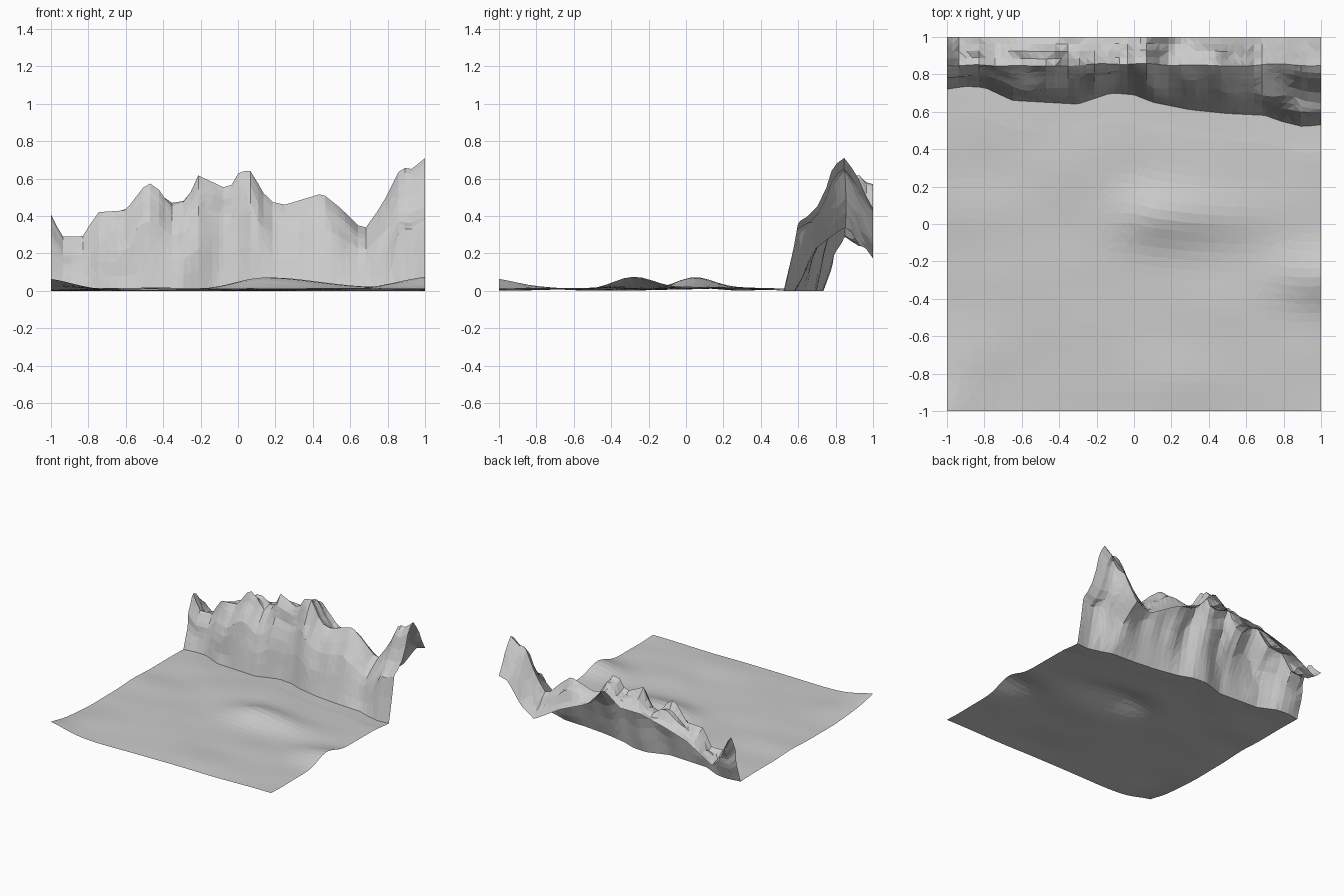
import bpy, math, random
from mathutils import noise, Vector

if "Cube" in bpy.data.objects:
    bpy.data.objects.remove(bpy.data.objects["Cube"])

random.seed(4)
COLS = 56

# Plan line of the cliff foot, crest heights, and back rim heights: (x, value)
FOOT = [(-1, .72), (-.9, .735), (-.8, .73), (-.65, .66), (-.3, .64), (-.12, .70), (0, .69),
        (.1, .65), (.3, .61), (.5, .59), (.7, .58), (.78, .55), (.9, .52), (1, .53)]
CREST = [(-1, .41), (-.94, .29), (-.83, .29), (-.75, .42), (-.6, .43), (-.5, .56), (-.45, .58),
         (-.36, .45), (-.27, .48), (-.22, .62), (-.05, .54), (.01, .64), (.07, .64), (.16, .48),
         (.25, .46), (.35, .49), (.45, .52), (.55, .44), (.67, .32), (.77, .46), (.87, .66),
         (.93, .65), (1, .71)]
RIM = [(-1, .28), (-.94, .22), (-.7, .36), (-.5, .42), (-.28, .47), (-.1, .47), (.05, .58),
       (.2, .42), (.45, .31), (.68, .17), (.8, .25), (.92, .42), (1, .44)]
# Cliff face section: (share of depth, share of crest height)
FACE = [(0, 0), (.22, .36), (.45, .66), (.7, .84), (1, 1)]
SHOULDER = [(0, 0), (.2, .5), (.5, .57), (.8, .93), (1, 1)]


def lerp(table, x):
    for (x0, a), (x1, b) in zip(table, table[1:]):
        if x <= x1:
            return a + (b - a) * (x - x0) / (x1 - x0)
    return table[-1][1]


def bump(x, y, cx, cy, wx, wy, h):
    return h * math.exp(-((x - cx) / wx) ** 2 - ((y - cy) / wy) ** 2)


def wobble(x, y, freq, seed=0):
    return noise.noise(Vector((x * freq, y * freq, seed + .37)))


def sheet(name, rows):
    """Faceted surface through rows of points."""
    n = len(rows[0])
    faces = []
    for r in range(len(rows) - 1):
        for c in range(n - 1):
            a, b = r * n + c, r * n + c + 1
            d, e = a + n, b + n
            if random.random() < .5:
                faces += [(a, b, e), (a, e, d)]
            else:
                faces += [(a, b, d), (b, e, d)]
    mesh = bpy.data.meshes.new(name)
    mesh.from_pydata([p for row in rows for p in row], [], faces)
    ob = bpy.data.objects.new(name, mesh)
    bpy.context.collection.objects.link(ob)
    return ob


def dune_height(x, y):
    z = .009 + .012 * wobble(x, y * 1.6, 2.2)
    cx = .15
    z += bump(x, y, cx, .05, .22 if x < cx else .5, .15, .062)
    z += bump(x, y, 1.05, -.28, .3, .16, .068)
    z += bump(x, y, -1.05, -1.05, .2, .2, .06)
    return max(z, 0) * min(1, max(0, (lerp(FOOT, x) - y) / .15))


xs = [-1 + 2 * i / COLS for i in range(COLS + 1)]
xs = [x if abs(x) == 1 else x + random.uniform(-.008, .008) for x in xs]

# Ground sheet, from the front edge to the cliff foot
ground = []
for r in range(33):
    t = r / 32
    ground.append([(x, y, dune_height(x, y)) for x in xs
                   for y in [-1 + (lerp(FOOT, x) + 1) * t]])
sheet("ground", ground)

# Cliff face, foot to crest, with buttress and gully relief
cliff = []
STEPS = 9
for r in range(STEPS + 1):
    t = r / STEPS
    row = []
    for x in xs:
        foot, top = lerp(FOOT, x), lerp(CREST, x)
        crest_y = .855 + .025 * wobble(x, 0, 5, 3)
        k = min(1, max(0, (x - .78) / .1))
        f = lerp(FACE, t) * (1 - k) + lerp(SHOULDER, t) * k
        relief = math.sin(math.pi * t) * .045 * wobble(x, t * .4, 6, 8)
        row.append((x, foot + (crest_y - foot) * t + relief, top * f))
    cliff.append(row)

# Broken slope behind the crest, down to the open back rim
for r in range(1, 5):
    t = r / 4
    row = []
    for i, x in enumerate(xs):
        cy, cz = cliff[STEPS][i][1:]
        rough = math.sin(math.pi * t) * .05 * wobble(x, t, 7, 5)
        row.append((x, cy + (1 - cy) * t, cz + (lerp(RIM, x) - cz) * t + rough))
    cliff.append(row)
sheet("cliff", cliff)
